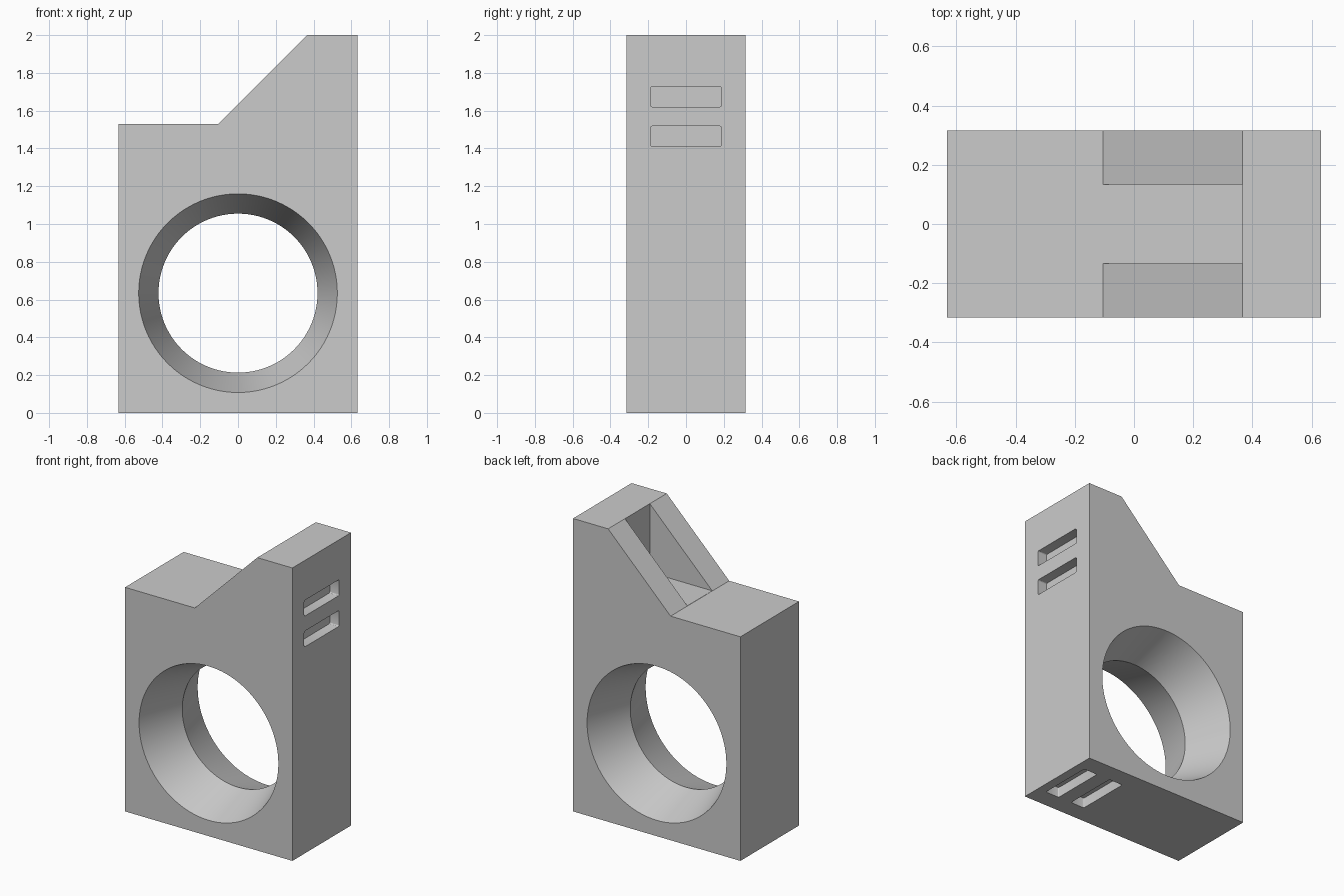
import bpy, bmesh, math
from mathutils import Matrix, Vector

cube = bpy.data.objects.get("Cube")
if cube:
    bpy.data.objects.remove(cube, do_unlink=True)

W, D, H = 0.632, 0.316, 2.0        # half width, half depth, height
SHELF = 1.53                       # height of the low top face
SLOT_DEPTH = 0.07

grey = bpy.data.materials.new("plain_grey")
grey.use_nodes = True
colour = (0.6, 0.6, 0.6, 1)
grey.diffuse_color = colour
grey.node_tree.nodes["Principled BSDF"].inputs["Base Color"].default_value = colour


def make_object(name, bm):
    bmesh.ops.recalc_face_normals(bm, faces=bm.faces)
    mesh = bpy.data.meshes.new(name)
    bm.to_mesh(mesh)
    bm.free()
    mesh.materials.append(grey)
    obj = bpy.data.objects.new(name, mesh)
    bpy.context.collection.objects.link(obj)
    return obj


def box(name, low, high, round_axis=None):
    low, high = Vector(low), Vector(high)
    bm = bmesh.new()
    bmesh.ops.create_cube(bm, size=1)
    size = Matrix.Diagonal((high - low).to_4d())
    size[3][3] = 1
    bm.transform(Matrix.Translation((low + high) / 2) @ size)
    if round_axis is not None:
        edges = [e for e in bm.edges
                 if abs(e.verts[0].co[round_axis] - e.verts[1].co[round_axis]) > 0.001]
        bmesh.ops.bevel(bm, geom=edges, offset=0.01, segments=3,
                        profile=0.5, affect='EDGES')
    return make_object(name, bm)


def cut(target, cutter):
    mod = target.modifiers.new("cut", 'BOOLEAN')
    mod.operation, mod.solver, mod.object = 'DIFFERENCE', 'EXACT', cutter
    bpy.context.view_layer.objects.active = target
    bpy.ops.object.modifier_apply(modifier=mod.name)
    bpy.data.objects.remove(cutter, do_unlink=True)


# Bracket body: side profile extruded through the depth
profile = [(-W, 0), (W, 0), (W, H), (0.367, H), (-0.105, SHELF), (-W, SHELF)]
bm = bmesh.new()
face = bm.faces.new([bm.verts.new((x, -D, z)) for x, z in profile])
side = bmesh.ops.extrude_face_region(bm, geom=[face])
moved = [v for v in side["geom"] if isinstance(v, bmesh.types.BMVert)]
bmesh.ops.translate(bm, verts=moved, vec=(0, 2 * D, 0))
body = make_object("bracket_body", bm)

# Bore: flared towards both faces, narrowest in the middle
NARROW, WIDE, REACH = 0.421, 0.526, 0.4
flare = NARROW + (WIDE - NARROW) * REACH / D
bm = bmesh.new()
points = [(0, -REACH), (flare, -REACH), (NARROW, 0), (flare, REACH), (0, REACH)]
verts = [bm.verts.new((r, y, 0)) for r, y in points]
edges = [bm.edges.new(pair) for pair in zip(verts, verts[1:])]
bmesh.ops.spin(bm, geom=verts + edges, cent=(0, 0, 0), axis=(0, 1, 0),
               angle=2 * math.pi, steps=96)
bmesh.ops.remove_doubles(bm, verts=bm.verts, dist=0.0001)
bm.transform(Matrix.Translation((0, 0, 0.634)))
cut(body, make_object("bore_cutter", bm))

# Open pocket leaving two sloping ribs
cut(body, box("pocket_cutter", (-0.3, -0.134, SHELF + 0.001), (0.367, 0.134, H + 0.1)))

# Paired strap slots in the tall side and in the base
for low in (1.41, 1.62):
    cut(body, box("side_slot_cutter", (W - SLOT_DEPTH, -0.188, low),
                  (W + 0.1, 0.188, low + 0.108), round_axis=0))
for low in (0.255, 0.462):
    cut(body, box("base_slot_cutter", (low, -0.188, -0.1),
                  (low + 0.105, 0.188, SLOT_DEPTH), round_axis=2))

# Smooth the bore, keep the corners sharp
bpy.ops.object.select_all(action='DESELECT')
body.select_set(True)
bpy.context.view_layer.objects.active = body
bpy.ops.object.shade_smooth_by_angle(angle=math.radians(25))
